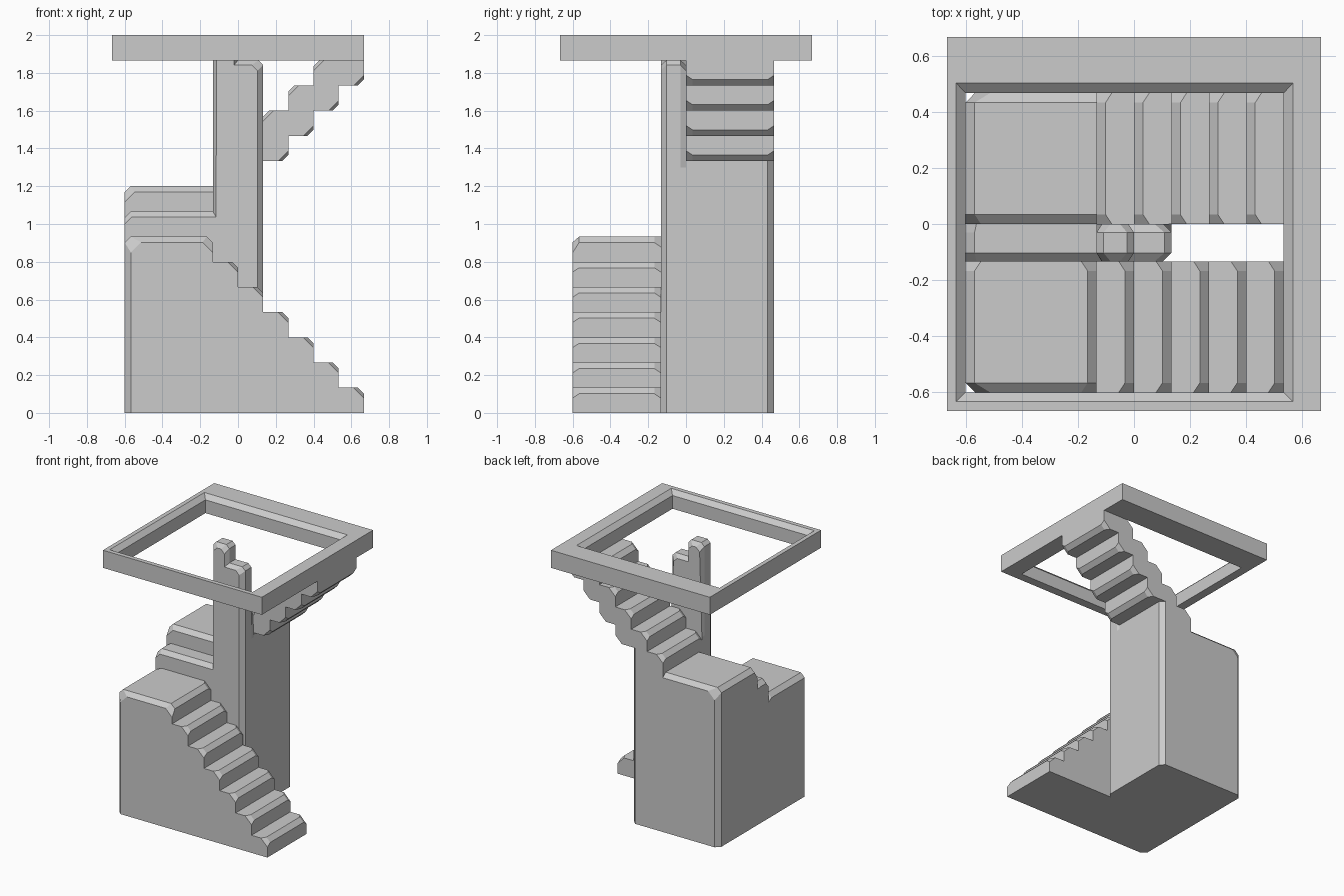
import bpy, bmesh
from mathutils import Vector

if "Cube" in bpy.data.objects:
    bpy.data.objects.remove(bpy.data.objects["Cube"])

U = 2 / 15   # step module (0.133)


def finish(name, bm):
    bmesh.ops.recalc_face_normals(bm, faces=bm.faces)
    me = bpy.data.meshes.new(name)
    bm.to_mesh(me)
    bm.free()
    ob = bpy.data.objects.new(name, me)
    bpy.context.collection.objects.link(ob)
    return ob


def section(pts, inset, grow):
    """x-z outline: move inset corners, then cut the chamfered ones."""
    ps = []
    for i, (x, z, c) in enumerate(pts):
        dx, dz = inset.get(i, (0, 0))
        ps.append(Vector((x + dx, z + dz)))
    out = []
    for i, p in enumerate(ps):
        c = pts[i][2]
        if c:
            for q in (ps[i - 1], ps[(i + 1) % len(ps)]):
                out.append(p + (q - p).normalized() * c * grow)
        else:
            out.append(p)
    return out


def loft(name, pts, y0, y1, front={}, back={}, w=0.034, grow=1.7):
    """Extrude an outline along y with worn, wider chamfers at both ends."""
    bm = bmesh.new()
    rings = []
    for y, ins, g in ((y0, front, grow), (y0 + w, {}, 1), (y1 - w, {}, 1), (y1, back, grow)):
        rings.append([bm.verts.new((p.x, y, p.y)) for p in section(pts, ins, g)])
    n = len(rings[0])
    for a, b in zip(rings, rings[1:]):
        for i in range(n):
            j = (i + 1) % n
            bm.faces.new((a[i], a[j], b[j], b[i]))
    bm.faces.new(rings[0])
    bm.faces.new(rings[-1])
    return finish(name, bm)


L = -0.6
C = 0.032

# lower flight with its landing
pts = [(L, 0, 0), (5 * U, 0, 0)]
for i in range(7):
    x, z = (5 - i) * U, (i + 1) * U
    pts += [(x, z, C)]
    if i < 6:
        pts += [(x - U, z, 0)]
pts += [(L, 7 * U, C)]
k = len(pts)
stairs = loft("staircase", pts, -0.6, -U,
              front={0: (.033, 0), k - 1: (.033, -.03), k - 2: (0, -.03)})

# middle step and newel pillar
pts = [(L, 0, 0), (U, 0, 0), (U, 1.3, 0), (U, 14 * U, .025), (0, 14 * U, 0),
       (0, 2, .025), (-U, 2, .025), (-U, 1.3, 0), (-U, 8 * U, 0), (L, 8 * U, C)]
top = {3: (-.03, -.025), 4: (-.02, -.025), 5: (-.02, -.03), 6: (.02, -.03)}
pillar = loft("pillar", pts, -U, 0,
              front={1: (-.03, 0), 2: (-.03, 0), 7: (.018, 0), 8: (.018, -.03), 9: (0, -.03), **top},
              back=top, w=0.03, grow=1.2)

# upper landing and upper flight, stepped underneath
pts = [(L, 0, 0), (U, 0, 0), (U, 10 * U, 0)]
for i in range(4):
    pts += [((2 + i) * U, (10 + i) * U, C)]
    if i < 3:
        pts += [((2 + i) * U, (11 + i) * U, 0)]
pts += [(5 * U, 14 * U, 0)]
for i in range(5):
    x, z = (3 - i) * U, (14 - i) * U
    pts += [(x, z, C), (x, z - U, 0)]
pts += [(L, 9 * U, C)]
k = len(pts)
upper = loft("upper_flight", pts, 0, 3.5 * U,
             front={k - 1: (0, -.03), k - 2: (0, -.03)},
             back={0: (.033, 0), k - 1: (.033, -.03), k - 2: (0, -.03),
                   1: (-.033, 0), 2: (-.033, 0)})

# fuse the masonry into one solid
bpy.context.view_layer.objects.active = stairs
for part in (pillar, upper):
    m = stairs.modifiers.new("union", 'BOOLEAN')
    m.operation = 'UNION'
    m.solver = 'EXACT'
    m.object = part
    bpy.ops.object.modifier_apply(modifier=m.name)
    bpy.data.objects.remove(part)

# floor frame around the stairwell, inner top edge chamfered
bm = bmesh.new()
H = 5 * U
loops = []
for x0, x1, ya, yb, z in ((-H, H, -H, H, 14 * U), (-H, H, -H, H, 2),
                          (-.634, .567, -.633, .503, 2),
                          (L, 4 * U, -.6, 3.5 * U, 1.967),
                          (L, 4 * U, -.6, 3.5 * U, 14 * U)):
    loops.append([bm.verts.new((x, y, z)) for x, y in ((x0, ya), (x1, ya), (x1, yb), (x0, yb))])
for a, b in zip(loops, loops[1:] + loops[:1]):
    for i in range(4):
        j = (i + 1) % 4
        bm.faces.new((a[i], a[j], b[j], b[i]))
finish("floor_frame", bm)
